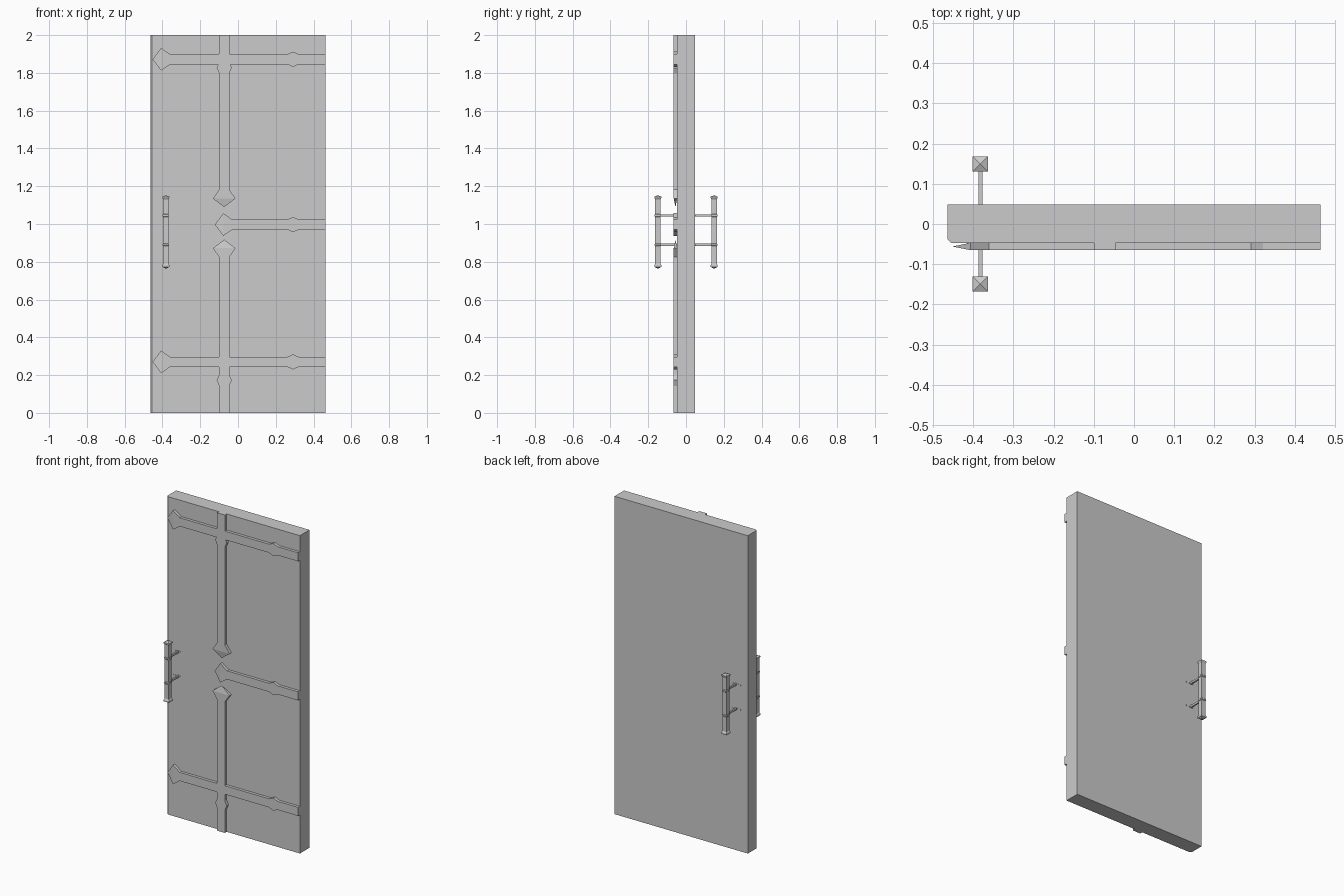
import bpy, bmesh
from mathutils import Vector

if "Cube" in bpy.data.objects:
    bpy.data.objects.remove(bpy.data.objects["Cube"])

FRONT, BACK, STRAP = -0.047, 0.048, -0.065


def make_object(name, bm):
    bmesh.ops.recalc_face_normals(bm, faces=bm.faces)
    me = bpy.data.meshes.new(name)
    bm.to_mesh(me)
    bm.free()
    ob = bpy.data.objects.new(name, me)
    bpy.context.collection.objects.link(ob)
    return ob


def add_box(bm, x0, x1, y0, y1, z0, z1):
    verts = bmesh.ops.create_cube(bm, size=1)['verts']
    for v in verts:
        v.co = Vector(((x0 + x1) / 2 + v.co.x * (x1 - x0),
                       (y0 + y1) / 2 + v.co.y * (y1 - y0),
                       (z0 + z1) / 2 + v.co.z * (z1 - z0)))


# Door slab, with a small chamfer on the opening edge
bm = bmesh.new()
plan = [(-0.464, BACK), (-0.464, FRONT + 0.009), (-0.455, FRONT), (0.464, FRONT), (0.464, BACK)]
face = bm.faces.new([bm.verts.new((x, y, 0)) for x, y in plan])
ext = bmesh.ops.extrude_face_region(bm, geom=[face])['geom']
bmesh.ops.translate(bm, vec=(0, 0, 2), verts=[v for v in ext if isinstance(v, bmesh.types.BMVert)])
make_object("door_slab", bm)


def strap(name, origin, direction, length):
    """Iron strap: plain bar, small diamond bulge, spear head with a thinned point."""
    o, d = Vector(origin), Vector(direction)
    side = Vector((-d.y, d.x))
    half = [(0, .027), (.143, .027), (.173, .04), (.202, .027),
            (length - .092, .027), (length - .045, .06)]
    bm = bmesh.new()
    rings = []
    for along, w in half:
        ring = []
        for s, y in ((-1, FRONT), (1, FRONT), (1, STRAP), (-1, STRAP)):
            p = o + d * along + side * (w * s)
            ring.append(bm.verts.new((p.x, y, p.y)))
        rings.append(ring)
    bm.faces.new(rings[0])
    for a, b in zip(rings, rings[1:]):
        for i in range(4):
            j = (i + 1) % 4
            bm.faces.new((a[i], a[j], b[j], b[i]))
    p = o + d * length
    tip = bm.verts.new((p.x, (FRONT + STRAP) / 2, p.y))
    for i in range(4):
        bm.faces.new((rings[-1][i], rings[-1][(i + 1) % 4], tip))
    make_object(name, bm)


# Hinge straps and upright straps (x, z coordinates on the front face)
strap("top_hinge_strap", (0.464, 1.872), (-1, 0), 0.916)
strap("middle_hinge_strap", (0.464, 0.997), (-1, 0), 0.587)
strap("bottom_hinge_strap", (0.464, 0.27), (-1, 0), 0.916)
strap("upper_upright_strap", (-0.073, 2), (0, -1), 0.91)
strap("lower_upright_strap", (-0.073, 0), (0, 1), 0.917)


def handle(name, side, face_y):
    cx, cy = -0.382, side * 0.149
    bm = bmesh.new()
    # Square grip with collars at the posts and flared, pointed ends
    profile = [(.782, .019), (.79, .014), (.883, .014), (.886, .0165), (.894, .0165), (.897, .014),
               (1.038, .014), (1.041, .0165), (1.049, .0165), (1.052, .014), (1.13, .014), (1.138, .019)]
    profile = [(.773, .019)] + profile + [(1.144, .019)]
    rings = [[bm.verts.new((cx + sx * r, cy + sy * r, z))
              for sx, sy in ((-1, -1), (1, -1), (1, 1), (-1, 1))] for z, r in profile]
    for a, b in zip(rings, rings[1:]):
        for i in range(4):
            j = (i + 1) % 4
            bm.faces.new((a[i], a[j], b[j], b[i]))
    for ring, z in ((rings[0], .763), (rings[-1], 1.153)):
        apex = bm.verts.new((cx, cy, z))
        for i in range(4):
            bm.faces.new((ring[i], ring[(i + 1) % 4], apex))
    # Posts and their slim footings on the door face
    for z in (.89, 1.045):
        add_box(bm, cx - .005, cx + .005, *sorted((face_y, cy)), z - .006, z + .006)
        add_box(bm, cx - .033, cx + .033, *sorted((face_y - side * .002, face_y + side * .001)),
                z - .003, z + .003)
    make_object(name, bm)


handle("front_handle", -1, FRONT)
handle("back_handle", 1, BACK)
